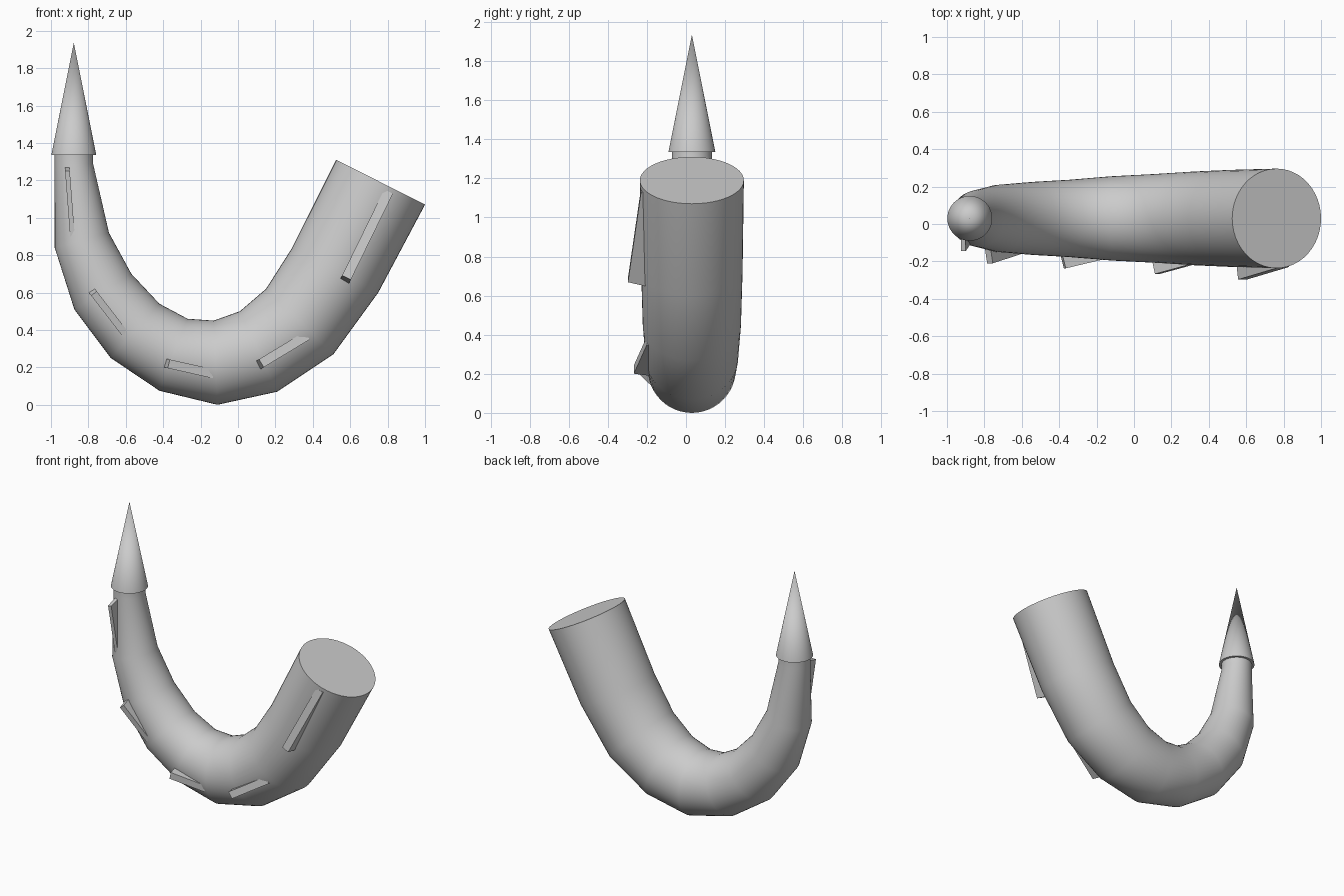
import bpy, bmesh, math
from mathutils import Vector

if "Cube" in bpy.data.objects:
    bpy.data.objects.remove(bpy.data.objects["Cube"])

CY = 0.03      # y of the centre plane
SIDES = 48


def make_object(name, bm):
    bmesh.ops.recalc_face_normals(bm, faces=bm.faces)
    mesh = bpy.data.meshes.new(name)
    bm.to_mesh(mesh)
    bm.free()
    ob = bpy.data.objects.new(name, mesh)
    bpy.context.collection.objects.link(ob)
    return ob


def smooth(ob, degrees):
    bpy.ops.object.select_all(action='DESELECT')
    ob.select_set(True)
    bpy.context.view_layer.objects.active = ob
    bpy.ops.object.shade_smooth_by_angle(angle=math.radians(degrees))


# Curved body: each ring spans from an outer to an inner profile point (x, z)
rings = [
    ((-0.98, 1.34), (-0.775, 1.34)), ((-0.98, 1.28), (-0.775, 1.29)),
    ((-0.98, 0.84), (-0.69, 0.92)), ((-0.875, 0.51), (-0.57, 0.70)),
    ((-0.68, 0.25), (-0.42, 0.54)), ((-0.42, 0.075), (-0.27, 0.46)),
    ((-0.11, 0.0), (-0.13, 0.45)), ((0.21, 0.07), (0.01, 0.50)),
    ((0.51, 0.27), (0.15, 0.62)), ((0.75, 0.60), (0.29, 0.84)),
    ((1.0, 1.07), (0.525, 1.31)),
]
bm = bmesh.new()
loops = []
for (ox, oz), (ix, iz) in rings:
    outer, inner = Vector((ox, CY, oz)), Vector((ix, CY, iz))
    mid, half = (outer + inner) / 2, (outer - inner) / 2
    side = Vector((0, half.length, 0))
    angles = [2 * math.pi * k / SIDES for k in range(SIDES)]
    loops.append([bm.verts.new(mid + half * math.cos(a) + side * math.sin(a)) for a in angles])
for a, b in zip(loops, loops[1:]):
    for k in range(SIDES):
        n = (k + 1) % SIDES
        bm.faces.new((a[k], a[n], b[n], b[k]))
bm.faces.new(loops[0])
bm.faces.new(loops[-1])
smooth(make_object("curved_body", bm), 45)

# Pointed tip
bpy.ops.mesh.primitive_cone_add(vertices=SIDES, radius1=0.12, radius2=0, depth=0.6,
                                location=(-0.878, CY, 1.635))
tip = bpy.context.object
tip.name = "pointed_tip"
smooth(tip, 45)


# Wedge barbs on the front: raised end (x, z), flush end (x, z), width, raised y, flush y
barbs = [
    ((-0.912, 1.25), (-0.885, 0.90), 0.025, -0.145, -0.105),
    ((-0.77, 0.595), (-0.60, 0.375), 0.038, -0.21, -0.155),
    ((-0.37, 0.219), (-0.13, 0.165), 0.048, -0.237, -0.18),
    ((0.125, 0.222), (0.37, 0.37), 0.05, -0.267, -0.20),
    ((0.58, 0.68), (0.805, 1.14), 0.052, -0.297, -0.23),
]
for i, (hi, lo, width, y_hi, y_lo) in enumerate(barbs, 1):
    run = Vector((lo[0] - hi[0], 0, lo[1] - hi[1])).normalized()
    across = Vector((-run.z, 0, run.x)) * width / 2
    high, low = Vector((hi[0], 0, hi[1])), Vector((lo[0], 0, lo[1]))
    inset = Vector((0, y_hi + 0.12, 0))
    profile = [high + Vector((0, y_hi, 0)), low + Vector((0, y_lo, 0)),
               low + Vector((0, y_lo + 0.05, 0)), high + inset - run * 0.03]
    bm = bmesh.new()
    a = [bm.verts.new(p + across) for p in profile]
    b = [bm.verts.new(p - across) for p in profile]
    bm.faces.new(a)
    bm.faces.new(b)
    for k in range(4):
        n = (k + 1) % 4
        bm.faces.new((a[k], a[n], b[n], b[k]))
    make_object(f"barb_{i}", bm)
